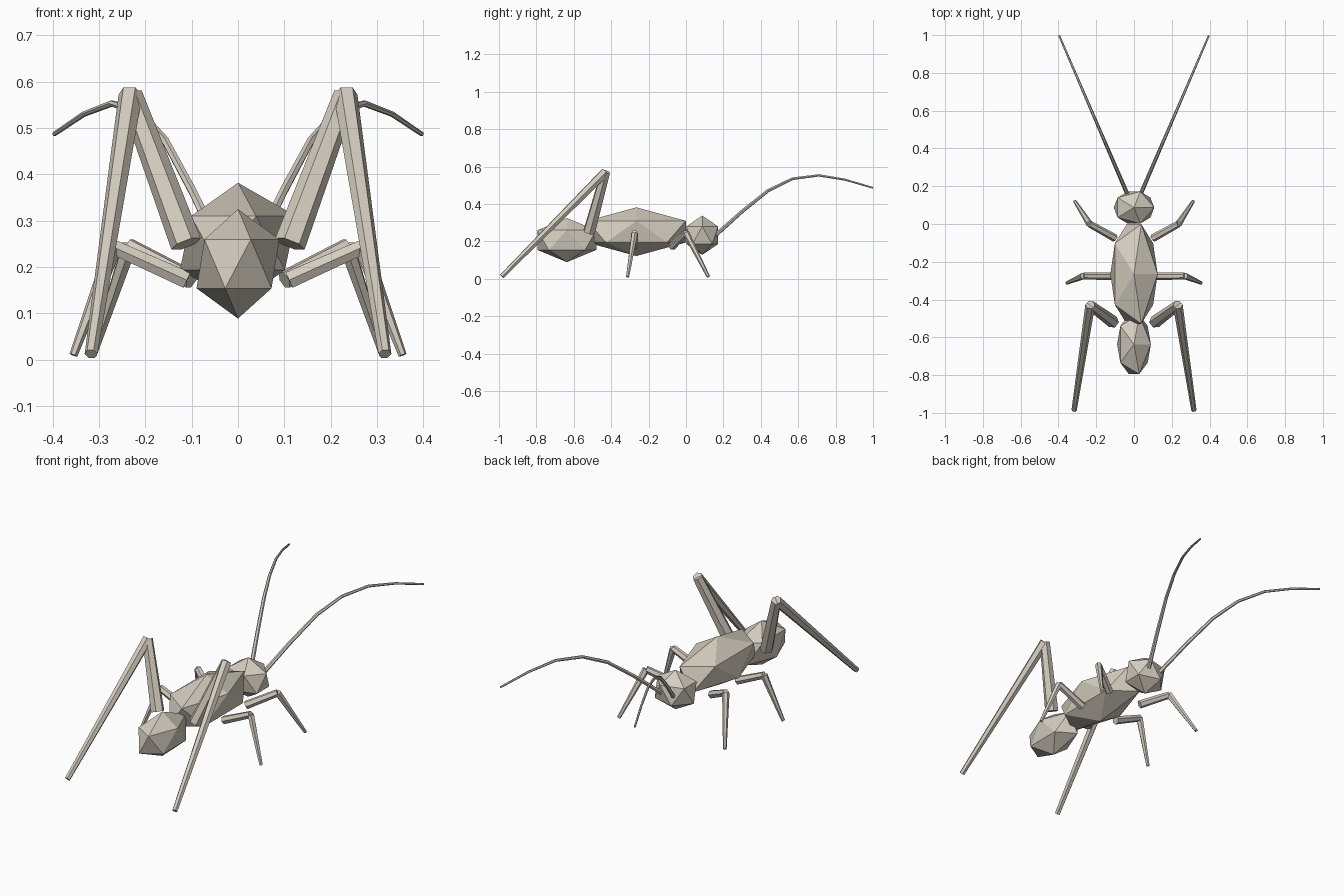
import bpy
import bmesh
from mathutils import Vector, Matrix

old = bpy.data.objects.get("Cube")
if old:
    bpy.data.objects.remove(old, do_unlink=True)

# Single pale bone colour
BONE = (0.66, 0.61, 0.52, 1.0)
bone = bpy.data.materials.new("pale_bone")
bone.use_nodes = True
bone.diffuse_color = BONE
bone.node_tree.nodes["Principled BSDF"].inputs["Base Color"].default_value = BONE


def add_object(name, bm):
    bmesh.ops.recalc_face_normals(bm, faces=bm.faces[:])
    mesh = bpy.data.meshes.new(name)
    bm.to_mesh(mesh)
    bm.free()
    mesh.materials.append(bone)
    obj = bpy.data.objects.new(name, mesh)
    bpy.context.collection.objects.link(obj)
    return obj


def faceted_body(name, centre, radii):
    """Stretched twenty-sided body section."""
    bm = bmesh.new()
    bmesh.ops.create_icosphere(bm, subdivisions=1, radius=1)
    bmesh.ops.transform(bm, verts=bm.verts[:],
                        matrix=Matrix.Translation(centre) @ Matrix.Diagonal((*radii, 1)))
    add_object(name, bm)


def tube(name, points, radii, side, sides=6):
    """Tapered tube through the points, reflected in x when side is -1."""
    bm = bmesh.new()
    points = [Vector(p) for p in points]
    rings = []
    for i, (p, r) in enumerate(zip(points, radii)):
        along = points[min(i + 1, len(points) - 1)] - points[max(i - 1, 0)]
        turn = along.to_track_quat('Z', 'X').to_matrix().to_4x4()
        ring = bmesh.ops.create_circle(bm, segments=sides, radius=r,
                                       matrix=Matrix.Translation(p) @ turn)
        rings.append(ring["verts"])
    for a, b in zip(rings, rings[1:]):
        for k in range(sides):
            n = (k + 1) % sides
            bm.faces.new((a[k], a[n], b[n], b[k]))
    bm.faces.new(rings[0])
    bm.faces.new(rings[-1])
    for v in bm.verts:
        v.co.x *= side
    add_object(name, bm)


# Body sections
faceted_body("head", (0, 0.087, 0.233), (0.12, 0.1, 0.105))
faceted_body("thorax", (0, -0.265, 0.252), (0.14, 0.31, 0.13))
faceted_body("abdomen", (0, -0.637, 0.207), (0.1, 0.185, 0.118))

# Legs: hip, knee, foot, then radii at the hip, knee and foot
LEGS = {
    "front": ((0.1, -0.075, 0.172), (0.235, 0.0, 0.245), (0.313, 0.12, 0.011), (0.021, 0.018, 0.009)),
    "middle": ((0.11, -0.277, 0.172), (0.268, -0.275, 0.243), (0.355, -0.312, 0.01), (0.021, 0.018, 0.009)),
    "hind": ((0.112, -0.518, 0.25), (0.232, -0.43, 0.572), (0.317, -0.985, 0.013), (0.034, 0.026, 0.014)),
}

# Feelers arch forward over the head
ARCH = ((0.16, 0.235), (0.3, 0.36), (0.44, 0.472), (0.57, 0.535),
        (0.71, 0.553), (0.85, 0.53), (0.998, 0.487))

for side, label in ((1, "left"), (-1, "right")):
    for leg, (hip, knee, foot, (rh, rk, rf)) in LEGS.items():
        tube(f"{leg}_thigh_{label}", (hip, knee), (rh, rk), side)
        tube(f"{leg}_shin_{label}", (knee, foot), (rk, rf), side)
    path = [(0.036 + 0.43 * (y - 0.16), y, z) for y, z in ARCH]
    widths = [0.011 - 0.001 * i for i in range(len(path))]
    tube(f"feeler_{label}", path, widths, side)
